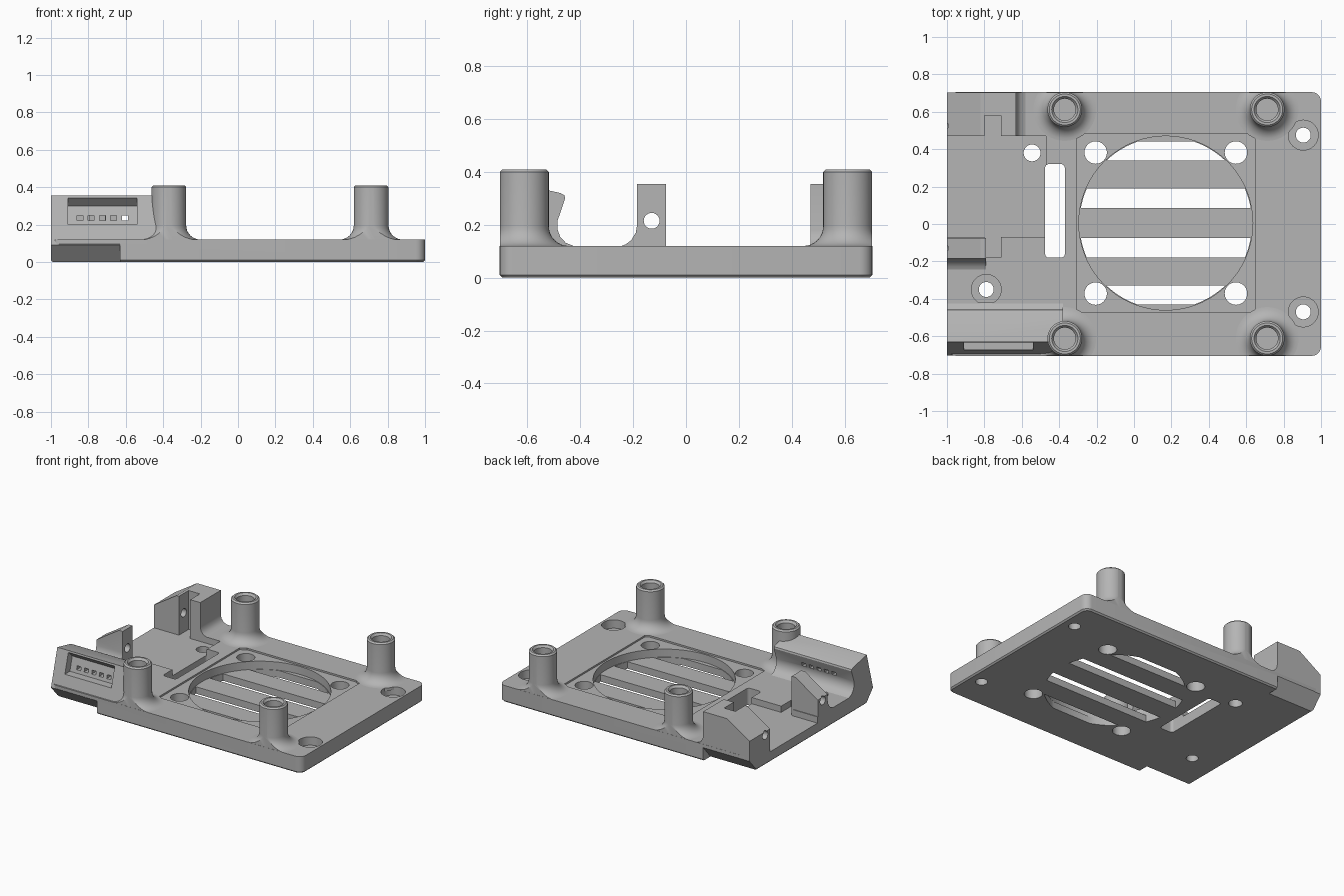
import bpy, bmesh
from math import cos, sin, pi, sqrt

if "Cube" in bpy.data.objects:
    bpy.data.objects.remove(bpy.data.objects["Cube"])

grey = bpy.data.materials.new("plain grey")
grey.use_nodes = True
colour = (0.46, 0.46, 0.46, 1)
grey.diffuse_color = colour
grey.node_tree.nodes["Principled BSDF"].inputs["Base Color"].default_value = colour


def finish(bm, name):
    bmesh.ops.recalc_face_normals(bm, faces=bm.faces)
    mesh = bpy.data.meshes.new(name)
    bm.to_mesh(mesh)
    bm.free()
    mesh.materials.append(grey)
    ob = bpy.data.objects.new(name, mesh)
    bpy.context.collection.objects.link(ob)
    return ob


def prism(name, axis, pts, lo, hi, chamfer=0):
    """Extrude a 2D outline along an axis from lo to hi."""
    place = {"x": lambda u, v, w: (w, u, v),
             "y": lambda u, v, w: (u, w, v),
             "z": lambda u, v, w: (u, v, w)}[axis]
    bm = bmesh.new()
    base = bm.faces.new([bm.verts.new(place(u, v, lo)) for u, v in pts])
    rim = list(base.edges)
    new = bmesh.ops.extrude_face_region(bm, geom=[base], use_keep_orig=True)["geom"]
    for v in new:
        if isinstance(v, bmesh.types.BMVert):
            v.co["xyz".index(axis)] = hi
    bmesh.ops.recalc_face_normals(bm, faces=bm.faces)
    if chamfer:
        bmesh.ops.bevel(bm, geom=rim, offset=chamfer, segments=1, affect='EDGES')
    return finish(bm, name)


def rect(x0, x1, y0, y1, r=0, n=6):
    if not r:
        return [(x0, y0), (x1, y0), (x1, y1), (x0, y1)]
    corners = [(x1 - r, y1 - r), (x0 + r, y1 - r), (x0 + r, y0 + r), (x1 - r, y0 + r)]
    return [(cx + r * cos(pi / 2 * (q + i / n)), cy + r * sin(pi / 2 * (q + i / n)))
            for q, (cx, cy) in enumerate(corners) for i in range(n + 1)]


def circle(x, y, r, n=40):
    return [(x + r * cos(2 * pi * i / n), y + r * sin(2 * pi * i / n)) for i in range(n)]


def cut(ob, axis, pts, lo, hi):
    """Subtract an extruded outline from a part."""
    tool = prism("cutter", axis, pts, lo, hi)
    tool.hide_render = True
    mod = ob.modifiers.new("cut", 'BOOLEAN')
    mod.operation, mod.solver, mod.object = 'DIFFERENCE', 'EXACT', tool
    bpy.context.view_layer.objects.active = ob
    bpy.ops.object.modifier_apply(modifier=mod.name)
    bpy.data.objects.remove(tool)


def undercut(ob, side):
    pts = [(-0.60, -0.0225), (-0.78, 0.18), (-0.78, -0.0225)]
    cut(ob, "x", [(-side * y, z) for y, z in pts], -1.1, -0.63)


TOP, FLOOR, BACK = 0.12, 0.075, 0.47

# base plate with chamfered lower rim and undercut ends
plate = prism("base_plate", "z", rect(-1, 1, -0.705, 0.705, 0.05), 0, TOP, 0.01)
for side in (-1, 1):
    undercut(plate, side)

# board pocket with its two tabs, and the through slot beside it
cut(plate, "z", rect(-1.1, -0.47, -0.07, BACK), FLOOR, 1)
cut(plate, "z", rect(-0.80, -0.71, -0.18, 0.58), FLOOR, 1)
cut(plate, "z", rect(-0.475, -0.37, -0.18, 0.32, 0.02), -1, 1)
cut(plate, "z", circle(-0.545, 0.38, 0.045), -1, 1)

# counterbored mounting holes
for x, y in ((0.905, 0.475), (0.905, -0.47), (-0.79, -0.35)):
    cut(plate, "z", circle(x, y, 0.08), 0.06, 1)
    cut(plate, "z", circle(x, y, 0.04), -1, 1)

# fan seat, bore, screw holes and grille openings
FX, FY, R = 0.17, 0.005, 0.465
cut(plate, "z", rect(FX - 0.477, FX + 0.477, FY - 0.477, FY + 0.477), TOP - 0.012, 1)
cut(plate, "z", circle(FX, FY, R, 72), 0.05, 1)
for sx in (-1, 1):
    for sy in (-1, 1):
        cut(plate, "z", circle(FX + sx * 0.375, FY + sy * 0.377, 0.06), -1, 1)
for y0, y1 in ((0.335, 0.435), (0.08, 0.185), (-0.185, -0.08), (-0.435, -0.335)):
    arc = []
    for i in range(9):
        y = y0 + (y1 - y0) * i / 8
        arc.append((sqrt((R - 0.004) ** 2 - y * y), y))
    band = [(FX + x, FY + y) for x, y in arc] + [(FX - x, FY + y) for x, y in reversed(arc)]
    cut(plate, "z", band, -1, 0.2)


# hollow posts with flared feet
def post(name, x, y):
    r, flare, top = 0.093, 0.075, 0.41
    profile = [(0, 0.10), (r + flare, 0.10)]
    for i in range(9):
        a = pi / 2 * i / 8
        profile.append((r + flare * (1 - sin(a)), TOP + flare * (1 - cos(a))))
    profile += [(r, top - 0.01), (r - 0.01, top), (0.07, top), (0.058, top - 0.015),
                (0.058, 0.14), (0, 0.14)]
    bm = bmesh.new()
    verts = [bm.verts.new((x + u, y, z)) for u, z in profile]
    edges = [bm.edges.new(p) for p in zip(verts, verts[1:])]
    bmesh.ops.spin(bm, geom=verts + edges, cent=(x, y, 0), axis=(0, 0, 1),
                   angle=2 * pi, steps=40, use_merge=True)
    bmesh.ops.remove_doubles(bm, verts=bm.verts, dist=1e-5)
    ob = finish(bm, name)
    side = 1 if y > 0 else -1
    cut(ob, "y", rect(x - 1, x + 1, -1, 1), *sorted((side * 0.704, side * 1.2)))
    return ob


parts = [plate]
for xname, x in (("right", -0.37), ("left", 0.712)):
    for yname, y in (("front", -0.612), ("back", 0.612)):
        parts.append(post(f"{yname}_{xname}_post", x, y))

SLOPE = [(-1.1, 0.176), (-0.82, 0.355), (-0.82, 0.5), (-1.1, 0.5)]

# back corner block with notch, pin hole and flared foot
block = prism("back_block", "y", [
    (-1, 0.03), (-1, 0.355), (-0.63, 0.355), (-0.63, 0.18), (-0.624, 0.152),
    (-0.606, 0.13), (-0.575, 0.118), (-0.575, 0.03)], BACK, 0.704)
cut(block, "y", SLOPE, 0, 1)
cut(block, "z", rect(-0.80, -0.71, 0.4, 0.58), FLOOR, 1)
cut(block, "x", circle(0.525, 0.215, 0.03, 24), -1.1, -0.75)
undercut(block, 1)

# middle retaining block with pin hole and flared foot
stop = prism("middle_block", "x", [
    (-0.075, 0.03), (-0.075, 0.355), (-0.185, 0.355), (-0.185, 0.20), (-0.19, 0.17),
    (-0.207, 0.142), (-0.228, 0.126), (-0.25, 0.118), (-0.25, 0.03)], -1, -0.79)
cut(stop, "y", SLOPE, -1, 1)
cut(stop, "x", circle(-0.13, 0.215, 0.03, 24), -1.1, -0.7)

# leaning front panel with recess and row of ports
panel = prism("front_panel", "x", [
    (-0.638, 0.02), (-0.702, 0.092), (-0.63, 0.355), (-0.475, 0.32), (-0.46, 0.312),
    (-0.457, 0.30), (-0.486, 0.215), (-0.487, 0.185), (-0.476, 0.155), (-0.455, 0.132),
    (-0.42, 0.118), (-0.42, 0.03)], -1, -0.38)
cut(panel, "z", circle(-0.37, -0.612, 0.062), 0.13, 1)
cut(panel, "x", [(-0.75, 0.2), (-0.615, 0.2), (-0.588, 0.30), (-0.633, 0.343),
                 (-0.75, 0.343)], -0.91, -0.54)
for i in range(5):
    x = -0.845 + 0.06 * i
    cut(panel, "y", rect(x - 0.016, x + 0.016, 0.222, 0.248), -0.75, -0.4)

parts += [block, stop, panel]
bpy.ops.object.select_all(action='DESELECT')
for ob in parts:
    ob.select_set(True)
bpy.context.view_layer.objects.active = plate
bpy.ops.object.shade_smooth_by_angle(angle=pi / 6)
